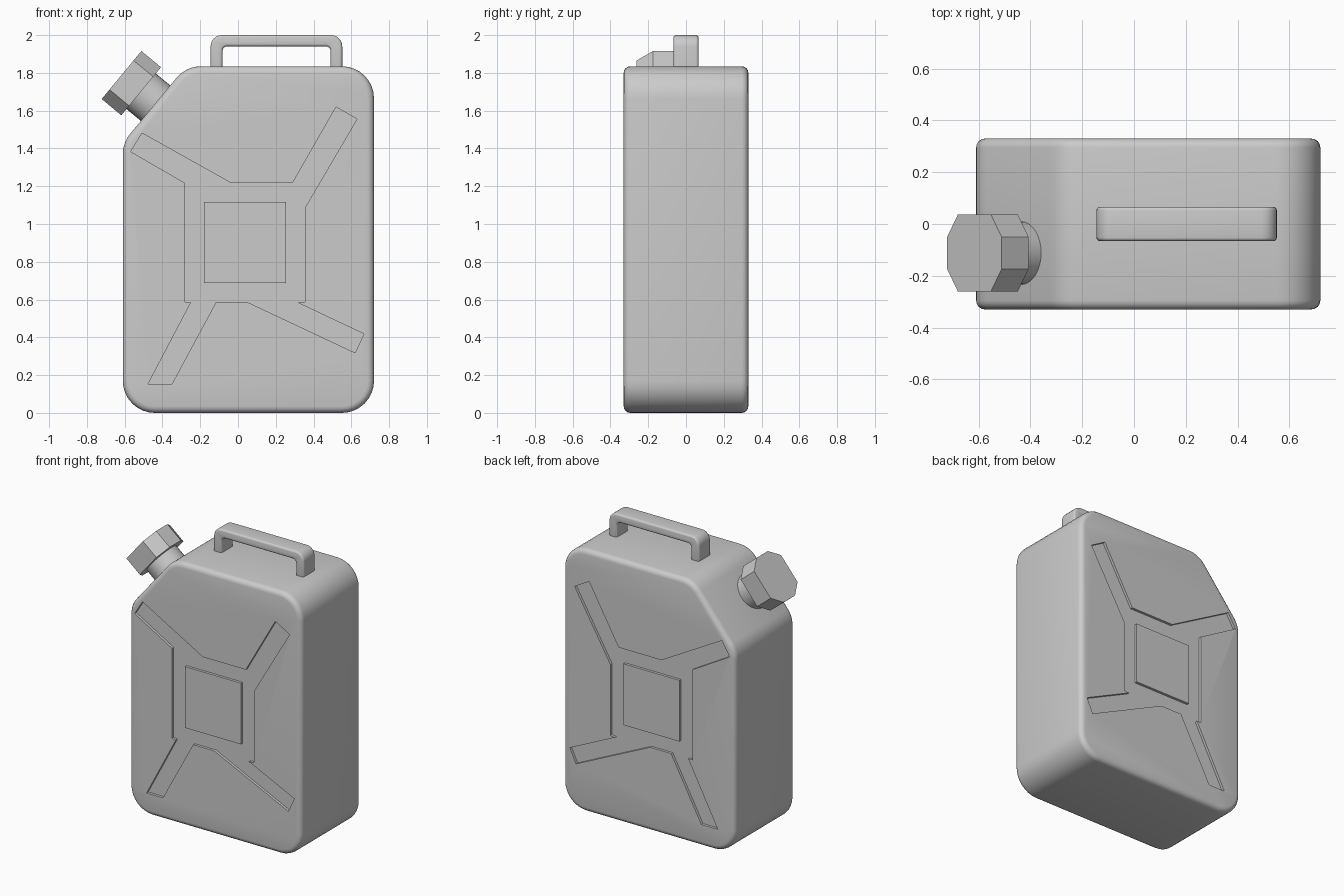
import bpy, bmesh, math
from mathutils import Vector, Matrix

if "Cube" in bpy.data.objects:
    bpy.data.objects.remove(bpy.data.objects["Cube"])


def rounded(corners, seg=8):
    """Fillet a closed outline given as (x, z, radius)."""
    out, n = [], len(corners)
    for i, (x, z, r) in enumerate(corners):
        p = Vector((x, z))
        if r == 0:
            out.append(p)
            continue
        a = (Vector(corners[i - 1][:2]) - p).normalized()
        b = (Vector(corners[(i + 1) % n][:2]) - p).normalized()
        half = a.angle(b) / 2
        centre = p + (a + b).normalized() * (r / math.sin(half))
        s = p + a * (r / math.tan(half)) - centre
        e = p + b * (r / math.tan(half)) - centre
        sweep = s.angle(e)
        for k in range(seg + 1):
            t = k / seg
            out.append(centre + (s * math.sin((1 - t) * sweep) + e * math.sin(t * sweep)) / math.sin(sweep))
    return out


def prism(name, outline, y0, y1, bevel=0.0):
    """Extrude an XZ outline along y, optionally rounding the rims."""
    bm = bmesh.new()
    base = bm.faces.new([bm.verts.new((p[0], y0, p[1])) for p in outline])
    ext = bmesh.ops.extrude_face_region(bm, geom=[base], use_keep_orig=True)
    for v in ext["geom"]:
        if isinstance(v, bmesh.types.BMVert):
            v.co.y = y1
    bmesh.ops.recalc_face_normals(bm, faces=bm.faces)
    if bevel:
        rims = [e for e in bm.edges if abs(e.verts[0].co.y - e.verts[1].co.y) < 1e-6]
        bmesh.ops.bevel(bm, geom=rims, offset=bevel, segments=4, profile=0.5, affect='EDGES')
    mesh = bpy.data.meshes.new(name)
    bm.to_mesh(mesh)
    bm.free()
    ob = bpy.data.objects.new(name, mesh)
    bpy.context.collection.objects.link(ob)
    return ob


def activate(ob):
    bpy.ops.object.select_all(action='DESELECT')
    ob.select_set(True)
    bpy.context.view_layer.objects.active = ob


def smooth(ob, angle=30):
    activate(ob)
    bpy.ops.object.shade_smooth_by_angle(angle=math.radians(angle))


D = 0.33       # half depth of the can
RECESS = 0.018

# Can body with one slanted shoulder
body = prism("can_body", rounded([
    (-0.61, 0, 0.17), (0.72, 0, 0.17), (0.72, 1.835, 0.17),
    (-0.275, 1.835, 0.17), (-0.61, 1.43, 0.17)]), -D, D, 0.035)

# Cross-shaped recess pressed into front and back
cross = [(-0.508, 1.481), (-0.568, 1.383), (-0.28, 1.217), (-0.28, 0.587), (-0.249, 0.585),
         (-0.476, 0.153), (-0.35, 0.153), (-0.116, 0.587), (0.048, 0.587), (0.62, 0.318),
         (0.667, 0.418), (0.317, 0.583), (0.354, 0.587), (0.354, 1.085), (0.63, 1.556),
         (0.519, 1.619), (0.291, 1.22), (-0.042, 1.22)]
for side in (-1, 1):
    cutter = prism("recess_cutter", cross, side * (D - RECESS), side * (D + 0.1))
    cutter.hide_render = True
    mod = body.modifiers.new("recess", 'BOOLEAN')
    mod.operation, mod.solver, mod.object = 'DIFFERENCE', 'EXACT', cutter
    activate(body)
    bpy.ops.object.modifier_apply(modifier=mod.name)
    bpy.data.objects.remove(cutter)
smooth(body)

# Raised square in the middle of each recess
square = [(-0.18, 0.688), (0.254, 0.688), (0.254, 1.116), (-0.18, 1.116)]
for name, side in (("front_square", -1), ("back_square", 1)):
    prism(name, square, side * (D - RECESS - 0.004), side * D)

# Carry handle
handle = prism("carry_handle", rounded([
    (-0.145, 1.82, 0), (-0.145, 2.0, 0.06), (0.552, 2.0, 0.06), (0.552, 1.82, 0),
    (0.49, 1.82, 0), (0.49, 1.94, 0.025), (-0.082, 1.94, 0.025), (-0.082, 1.82, 0)], 6),
    -0.066, 0.066, 0.014)
smooth(handle)

# Spout frame: local x along the slope, local y outward, local z across the can
slope = Vector((0.335, 0, 0.405)).normalized()
out = Vector((-slope.z, 0, slope.x))
across = slope.cross(out)
frame = Matrix((slope, out, across)).transposed().to_4x4()
frame.translation = (-0.4355, -0.112, 1.639)

# Spout neck
neck = prism("spout_neck", [(0.122 * math.cos(k * math.tau / 32), 0.122 * math.sin(k * math.tau / 32))
                            for k in range(32)], -0.03, 0.11)
neck.matrix_world = frame
smooth(neck)

# Eight-sided screw cap
quarter = [(0.165, 0.062), (0.1, 0.149)]
half = quarter + [(-x, z) for x, z in reversed(quarter)]
cap = prism("screw_cap", half + [(-x, -z) for x, z in half], 0.1, 0.235)
cap.matrix_world = frame
